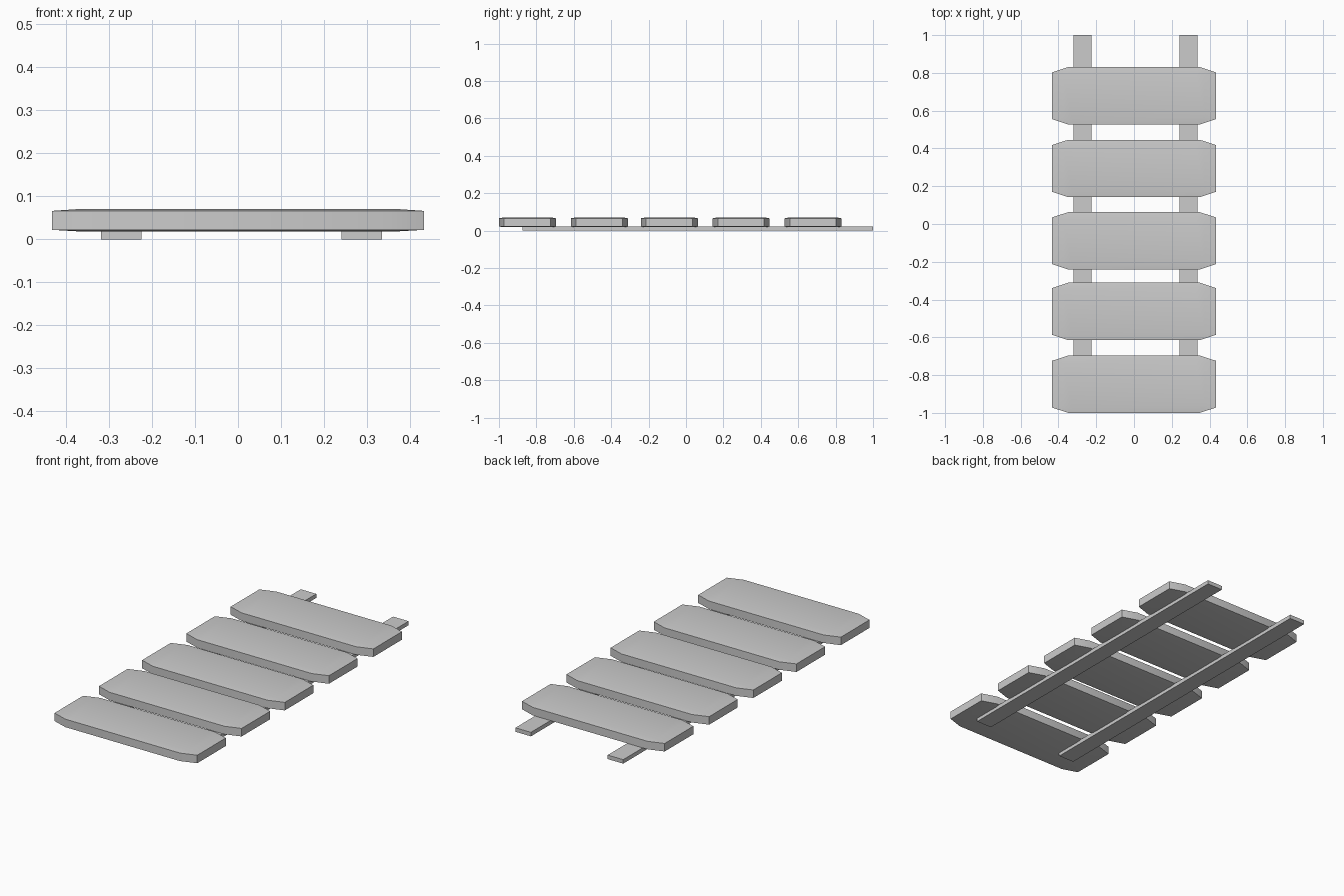
import bpy
import bmesh
from math import radians

if "Cube" in bpy.data.objects:
    bpy.data.objects.remove(bpy.data.objects["Cube"])


def make_object(name, bm):
    bmesh.ops.recalc_face_normals(bm, faces=bm.faces)
    mesh = bpy.data.meshes.new(name)
    bm.to_mesh(mesh)
    bm.free()
    obj = bpy.data.objects.new(name, mesh)
    bpy.context.collection.objects.link(obj)
    return obj


def octagon(hx, hy, cx, cy):
    """Rectangle outline with its four corners cut off."""
    return [(-hx, -hy + cy), (-hx + cx, -hy), (hx - cx, -hy), (hx, -hy + cy),
            (hx, hy - cy), (hx - cx, hy), (-hx + cx, hy), (-hx, hy - cy)]


def plank(name, y):
    outer = octagon(0.433, 0.152, 0.085, 0.028)
    inner = octagon(0.375, 0.130, 0.05, 0.02)
    bm = bmesh.new()
    # stacked outlines: gently crowned top and bottom around a straight rim
    layers = [(inner, 0.0185), (outer, 0.022), (outer, 0.066), (inner, 0.070)]
    rings = [[bm.verts.new((px, py, z)) for px, py in pts] for pts, z in layers]
    for low, high in zip(rings, rings[1:]):
        for i in range(8):
            j = (i + 1) % 8
            bm.faces.new((low[i], low[j], high[j], high[i]))
    bm.faces.new(rings[0][::-1])
    bm.faces.new(rings[-1])
    obj = make_object(name, bm)
    obj.location.y = y
    bpy.ops.object.select_all(action='DESELECT')
    obj.select_set(True)
    bpy.context.view_layer.objects.active = obj
    bpy.ops.object.shade_smooth_by_angle(angle=radians(30))


def rail(name, x):
    bm = bmesh.new()
    bmesh.ops.create_cube(bm, size=1)
    bmesh.ops.scale(bm, vec=(0.094, 1.875, 0.022), verts=bm.verts)
    obj = make_object(name, bm)
    obj.location = (x, 0.0625, 0.011)


# five cross planks
for n, y in enumerate((-0.848, -0.463, -0.089, 0.294, 0.679), 1):
    plank(f"plank_{n}", y)

# two long rails underneath
rail("left_rail", -0.272)
rail("right_rail", 0.288)
